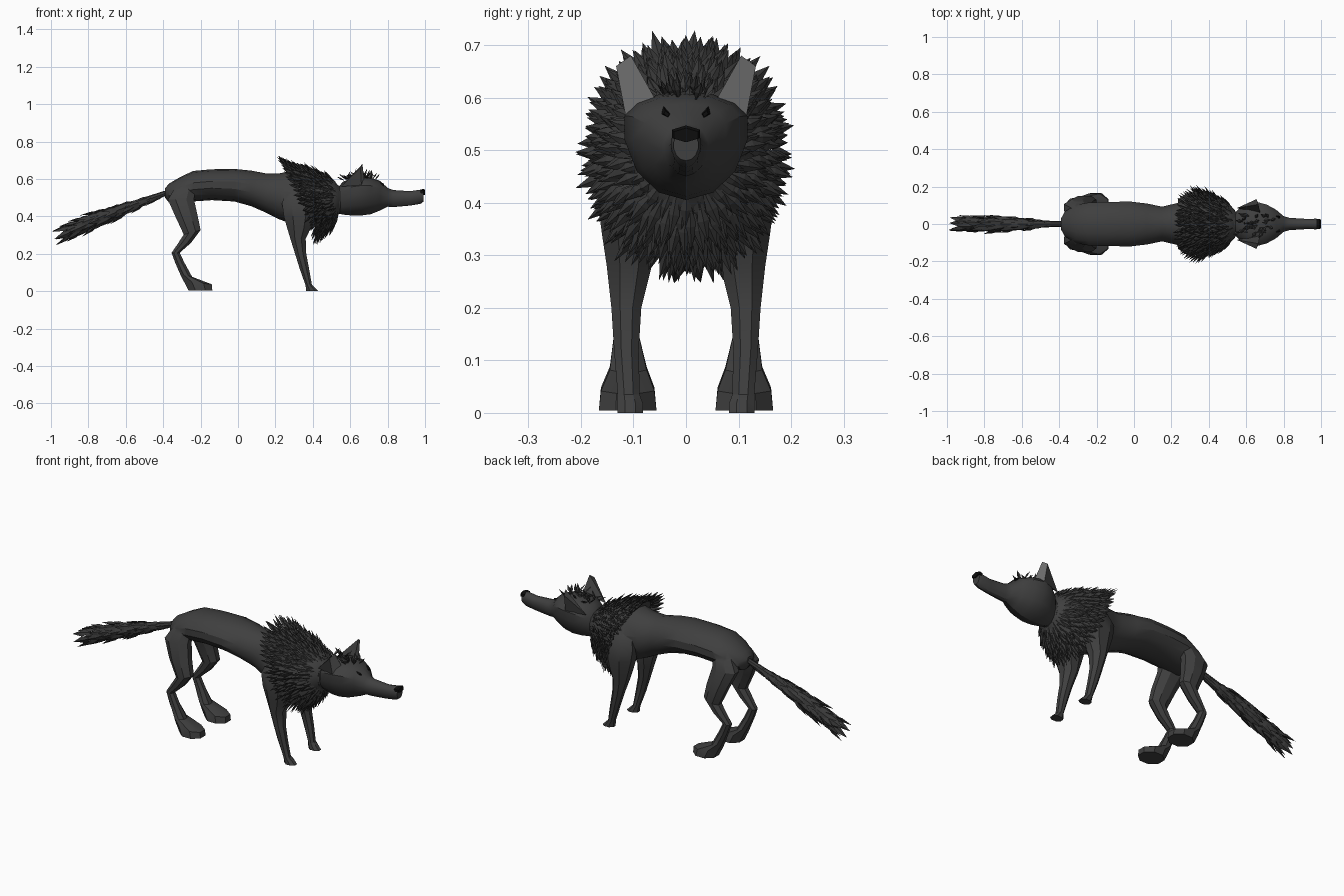
import bpy, bmesh, math, random
from mathutils import Vector

if "Cube" in bpy.data.objects:
    bpy.data.objects.remove(bpy.data.objects["Cube"])

random.seed(4)

def material(name, v):
    m = bpy.data.materials.new(name)
    m.diffuse_color = (v, v, v, 1)
    m.use_nodes = True
    m.node_tree.nodes["Principled BSDF"].inputs["Base Color"].default_value = m.diffuse_color
    return m

DARK, FUR = material("dark_hide", 0.05), material("dark_fur", 0.04)
BLACK, INNER = material("black", 0.004), material("ear_lining", 0.16)

def shade(ob, angle):
    bpy.ops.object.select_all(action='DESELECT')
    ob.select_set(True)
    bpy.context.view_layer.objects.active = ob
    bpy.ops.object.shade_smooth_by_angle(angle=math.radians(angle))

def finish(name, bm, mat, smooth=None):
    bmesh.ops.recalc_face_normals(bm, faces=bm.faces)
    me = bpy.data.meshes.new(name)
    bm.to_mesh(me)
    bm.free()
    ob = bpy.data.objects.new(name, me)
    bpy.context.collection.objects.link(ob)
    me.materials.append(mat)
    if smooth:
        shade(ob, smooth)
    return ob

def loft(name, rings, mat, smooth=30):
    bm = bmesh.new()
    rows = [[bm.verts.new(p) for p in r] for r in rings]
    n = len(rows[0])
    for a, b in zip(rows, rows[1:]):
        for i in range(n):
            j = (i + 1) % n
            bm.faces.new((a[i], a[j], b[j], b[i]))
    bm.faces.new(rows[0])
    bm.faces.new(rows[-1])
    return finish(name, bm, mat, smooth)

def upright(x, top, bot, hw, mid=None, n=14):
    # cross-section across the body; mid is the height of the widest point
    mid = (top + bot) / 2 if mid is None else mid
    pts = []
    for i in range(n):
        a = math.tau * i / n
        c = math.cos(a)
        pts.append((x, hw * math.sin(a), mid + c * ((top - mid) if c > 0 else (mid - bot))))
    return pts

def level(z, x0, x1, y0, y1, s, slope=0.0, n=8):
    # cross-section of a leg; slope lifts the front or back edge
    pts = []
    for i in range(n):
        a = math.tau * (i + 0.5) / n
        u, v = math.cos(a) * 1.08, math.sin(a) * 1.08
        pts.append(((x0 + x1) / 2 + u * (x1 - x0) / 2,
                    s * ((y0 + y1) / 2 + v * (y1 - y0) / 2), z + slope * u))
    return pts

def spike(bm, p, d, nrm, length, width):
    # pointed tuft with a ridge along its outer side
    d = d.normalized()
    side = d.cross(nrm).normalized() * width
    up = side.cross(d).normalized() * width * 0.5
    m = p + d * length * 0.5
    root, tip = bm.verts.new(p), bm.verts.new(p + d * length)
    ring = [bm.verts.new(m + o) for o in (side, up, -side, -up)]
    for i in range(4):
        bm.faces.new((root, ring[i], ring[(i + 1) % 4]))
        bm.faces.new((tip, ring[(i + 1) % 4], ring[i]))

# torso
body = loft("body", [upright(*r) for r in (
    (-0.39, 0.55, 0.50, 0.03), (-0.37, 0.575, 0.475, 0.068), (-0.31, 0.61, 0.47, 0.105),
    (-0.24, 0.643, 0.48, 0.118), (-0.14, 0.652, 0.487, 0.121), (-0.02, 0.654, 0.48, 0.123),
    (0.07, 0.645, 0.455, 0.112), (0.15, 0.63, 0.42, 0.095), (0.22, 0.63, 0.385, 0.112),
    (0.30, 0.645, 0.355, 0.135), (0.38, 0.63, 0.33, 0.135), (0.46, 0.60, 0.36, 0.11),
    (0.55, 0.56, 0.42, 0.065))], DARK)
joined = []

# head and muzzle
loft("head", [upright(*r) for r in (
    (0.54, 0.56, 0.415, 0.06, 0.49), (0.56, 0.585, 0.41, 0.082, 0.52), (0.61, 0.605, 0.405, 0.112, 0.545),
    (0.66, 0.612, 0.405, 0.12, 0.552), (0.71, 0.607, 0.412, 0.106, 0.552),
    (0.76, 0.59, 0.432, 0.078, 0.54), (0.80, 0.552, 0.452, 0.043, 0.505),
    (0.83, 0.541, 0.45, 0.034, 0.50), (0.92, 0.535, 0.458, 0.028, 0.505),
    (0.975, 0.543, 0.467, 0.029, 0.515), (0.993, 0.535, 0.48, 0.024, 0.51))], DARK)
loft("nose", [upright(x, t, 0.515, w, n=6) for x, t, w in (
    (0.975, 0.544, 0.029), (0.993, 0.547, 0.031), (1.0, 0.542, 0.026))], BLACK, 20)

for s, tag in ((1, "left"), (-1, "right")):
    # eyes: slanted wedges
    bm = bmesh.new()
    bmesh.ops.create_cone(bm, cap_ends=True, segments=4, radius1=0.014, radius2=0.006, depth=0.022)
    for v in bm.verts:
        x, y, z = v.co
        v.co = Vector((0.77 + z, s * (0.037 + y * 0.9 + x * 0.4), 0.569 + x))
    finish("eye_" + tag, bm, BLACK)

    # ears: lined front face with a pointed back
    bm = bmesh.new()
    co = ((0.655, 0.133, 0.66), (0.665, 0.105, 0.68), (0.675, 0.06, 0.60), (0.66, 0.115, 0.565), (0.55, 0.085, 0.56))
    v = [bm.verts.new((x, s * y, z)) for x, y, z in co]
    bm.faces.new(v[:4]).material_index = 1
    for i in range(4):
        bm.faces.new((v[i], v[(i + 1) % 4], v[4]))
    finish("ear_" + tag, bm, DARK).data.materials.append(INNER)

    # front legs with shoulder
    joined.append(loft("front_leg_" + tag, [level(*r[:5], s, *r[5:]) for r in (
        (0.58, 0.29, 0.37, 0.05, 0.095), (0.53, 0.255, 0.40, 0.05, 0.138), (0.47, 0.235, 0.41, 0.05, 0.167),
        (0.40, 0.245, 0.41, 0.05, 0.168), (0.34, 0.262, 0.39, 0.055, 0.16), (0.28, 0.28, 0.362, 0.065, 0.151),
        (0.20, 0.305, 0.365, 0.085, 0.142), (0.12, 0.33, 0.38, 0.09, 0.137),
        (0.035, 0.36, 0.395, 0.088, 0.13), (0.018, 0.363, 0.413, 0.082, 0.13),
        (0.0, 0.365, 0.43, 0.082, 0.13))], DARK))

    # hind legs
    joined.append(loft("hind_leg_" + tag, [level(*r[:5], s, *r[5:]) for r in (
        (0.585, -0.31, -0.24, 0.03, 0.085), (0.54, -0.345, -0.23, 0.035, 0.115),
        (0.49, -0.375, -0.235, 0.045, 0.132), (0.40, -0.335, -0.215, 0.07, 0.15),
        (0.315, -0.29, -0.2, 0.08, 0.15, 0.012), (0.26, -0.318, -0.25, 0.085, 0.145),
        (0.205, -0.355, -0.312, 0.09, 0.135), (0.15, -0.335, -0.285, 0.09, 0.137),
        (0.085, -0.31, -0.245, 0.075, 0.145, -0.008), (0.045, -0.29, -0.14, 0.06, 0.162, -0.008),
        (0.005, -0.265, -0.137, 0.056, 0.166))], DARK))

# mane: rows of tufts swept back over the neck
def mane_point(t, a):
    c = math.cos(a)
    back = 0.355 - 0.085 * c
    k = t ** 0.6
    return Vector((0.54 + (back - 0.54) * t, math.sin(a) * (0.072 + 0.085 * k),
                   0.49 + 0.03 * k + c * (0.072 + (0.078 if c > 0 else 0.118) * k)))

joined.append(loft("mane_base", [[mane_point(t, math.tau * i / 24) for i in range(24)]
                                 for t in (0, 0.1, 0.25, 0.5, 0.75, 1)], DARK))

# fuse neck and legs into one hide
for part in joined:
    mod = body.modifiers.new(part.name, 'BOOLEAN')
    mod.operation, mod.solver, mod.object = 'UNION', 'EXACT', part
    bpy.ops.object.select_all(action='DESELECT')
    body.select_set(True)
    bpy.context.view_layer.objects.active = body
    bpy.ops.object.modifier_apply(modifier=mod.name)
    bpy.data.objects.remove(part)
shade(body, 40)

bm = bmesh.new()
for row in range(12):
    t = row / 11
    count = 28 + row * 2
    for i in range(count):
        a = math.tau * (i + 0.5 * (row % 2) + random.uniform(-.2, .2)) / count
        out = Vector((0, math.sin(a), math.cos(a)))
        low, top = max(0, -math.cos(a)), max(0, math.cos(a))
        d = out * (0.75 + 0.5 * low) + Vector((-0.8 + 0.35 * low, 0, 0))
        d += Vector([random.uniform(-.12, .12) for _ in range(3)])
        p = mane_point(t, a) - out * 0.006
        spike(bm, p, d, out + Vector((0.6, 0, 0)), random.uniform(0.06, 0.085) + 0.02 * low + 0.012 * top, 0.012)
finish("mane", bm, FUR)

# crest of flat tufts between the ears
bm = bmesh.new()
for i in range(36):
    x, y = 0.73 - 0.16 * i / 35, random.uniform(-0.04, 0.04)
    d = Vector((random.uniform(-1.0, 0.9), y * 8, 0.42))
    spike(bm, Vector((x, y, 0.602 - abs(x - 0.66) * 0.12)), d, Vector((0, 0, 1)), random.uniform(0.04, 0.065), 0.009)
finish("head_crest", bm, FUR)

# tail: thin core covered by long overlapping tufts
def tail_point(t):
    return Vector((-0.37 - 0.50 * t, 0, 0.53 - 0.17 * t - 0.025 * t * t))

loft("tail_core", [[tail_point(t) + Vector((0, r * math.sin(math.tau * i / 8), r * math.cos(math.tau * i / 8)))
     for i in range(8)] for t, r in ((0, 0.014), (0.3, 0.02), (0.7, 0.032), (1.0, 0.028), (1.12, 0.01))], FUR)
bm = bmesh.new()
axis = Vector((-0.92, 0, -0.40))
for row in range(13):
    t = row / 12
    for i in range(7):
        a = math.tau * (i + 0.5 * (row % 2) + random.uniform(-.25, .25)) / 7
        out = Vector((-0.4 * math.cos(a), math.sin(a), 0.92 * math.cos(a)))
        d = axis + out * random.uniform(0.12, 0.32) * min(1, 0.3 + 1.6 * t) * (1 - 0.3 * t)
        p = tail_point(t) + out * (0.006 + 0.02 * min(1, 1.6 * t))
        spike(bm, p, d, out, random.uniform(0.10, 0.14), 0.010 + 0.009 * min(1, t * 2))
finish("tail", bm, FUR)
